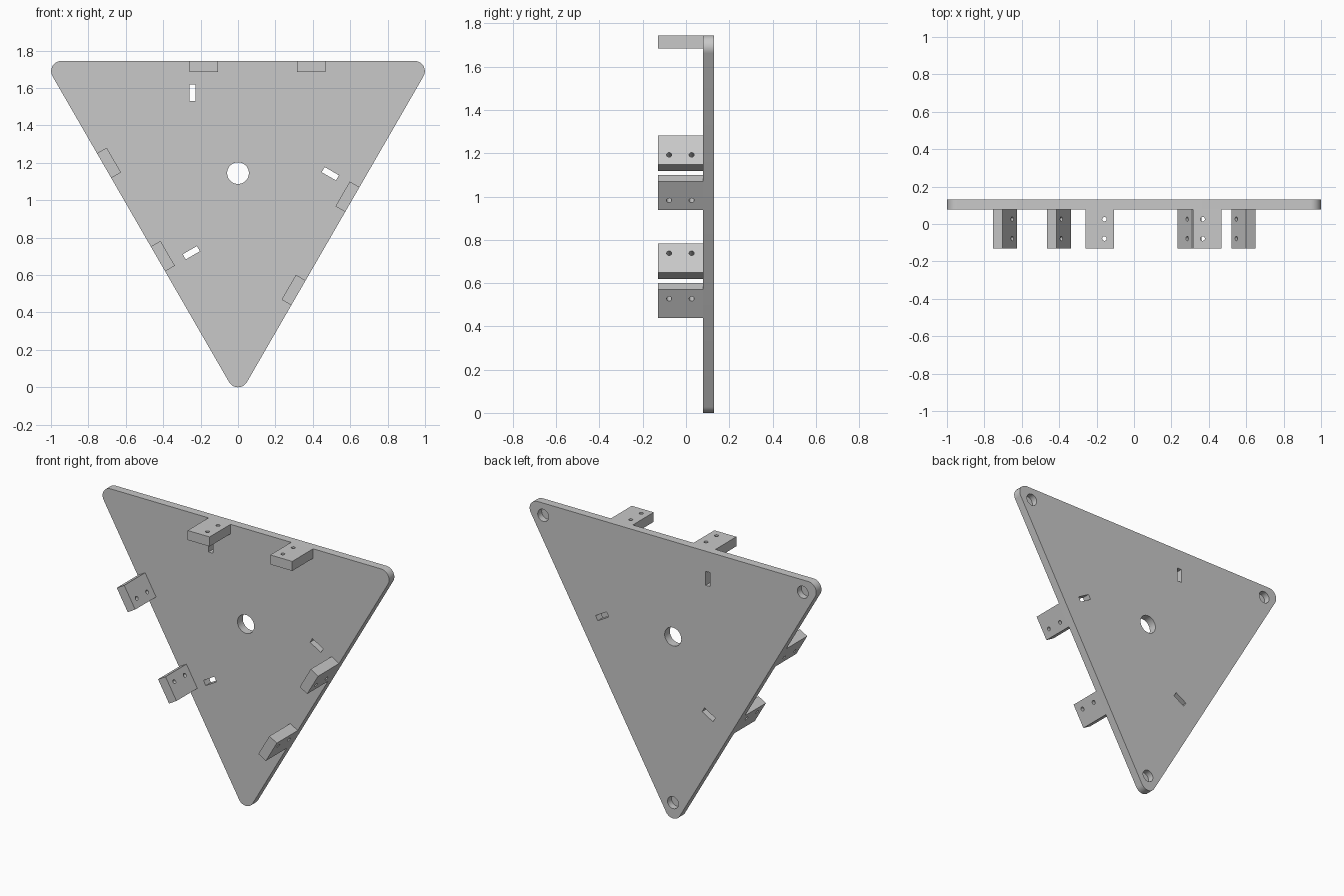
import bpy, bmesh
from math import radians, sin, cos
from mathutils import Matrix, Vector

if "Cube" in bpy.data.objects:
    bpy.data.objects.remove(bpy.data.objects["Cube"])

HUB = Vector((0, 0, 1.145))        # centre of the triangle
FRONT, PLATE, BACK = -0.13, 0.078, 0.13
CORNER_R = 0.055
CORNER_D = 1.09                    # hub to the centre of a corner round
TURNS = [radians(a) for a in (0, 120, 240)]

grey = bpy.data.materials.new("plain grey")
grey.use_nodes = True
grey.diffuse_color = (0.58, 0.58, 0.58, 1)
grey.node_tree.nodes["Principled BSDF"].inputs["Base Color"].default_value = grey.diffuse_color


def turn(angle):
    """Place hub-relative geometry, turned about the depth axis."""
    return Matrix.Translation(HUB) @ Matrix.Rotation(angle, 4, 'Y')


def add_box(bm, lo, hi, matrix):
    lo, hi = Vector(lo), Vector(hi)
    size = Matrix.Diagonal((*(hi - lo), 1))
    bmesh.ops.create_cube(bm, size=1, matrix=matrix @ Matrix.Translation((lo + hi) / 2) @ size)


def add_cylinder(bm, centre, radius, depth, axis, segments, matrix):
    spin = Matrix.Rotation(radians(90), 4, 'X') if axis == 'Y' else Matrix()
    bmesh.ops.create_cone(bm, cap_ends=True, segments=segments, radius1=radius, radius2=radius,
                          depth=depth, matrix=matrix @ Matrix.Translation(centre) @ spin)


def make_object(name, bm):
    bmesh.ops.recalc_face_normals(bm, faces=bm.faces)
    mesh = bpy.data.meshes.new(name)
    bm.to_mesh(mesh)
    bm.free()
    mesh.materials.append(grey)
    obj = bpy.data.objects.new(name, mesh)
    bpy.context.collection.objects.link(obj)
    return obj


def cut_and_smooth(obj, cutter):
    """Apply a boolean cut, drop the cutter, smooth the round walls."""
    cutter.hide_render = True
    mod = obj.modifiers.new("cut", 'BOOLEAN')
    mod.operation, mod.solver, mod.object = 'DIFFERENCE', 'EXACT', cutter
    bpy.ops.object.select_all(action='DESELECT')
    bpy.context.view_layer.objects.active = obj
    obj.select_set(True)
    bpy.ops.object.modifier_apply(modifier=mod.name)
    bpy.data.objects.remove(cutter)
    bpy.ops.object.shade_smooth_by_angle(angle=radians(35))


# Rounded triangular plate, one point down
bm = bmesh.new()
verts = []
for middle in (-90, 30, 150):
    mid = radians(middle)
    for step in range(-6, 7):
        a = mid + radians(step * 10)
        verts.append(bm.verts.new((CORNER_D * cos(mid) + CORNER_R * cos(a), BACK,
                                   HUB.z + CORNER_D * sin(mid) + CORNER_R * sin(a))))
face = bm.faces.new(verts)
extruded = bmesh.ops.extrude_face_region(bm, geom=[face])["geom"]
bmesh.ops.translate(bm, vec=(0, PLATE - BACK, 0),
                    verts=[v for v in extruded if isinstance(v, bmesh.types.BMVert)])
plate = make_object("triangle_plate", bm)

# Centre hole, slots through the plate and blind corner sockets in the back
bm = bmesh.new()
add_cylinder(bm, (0, 0.1, 0), 0.058, 0.2, 'Y', 48, turn(0))
for t in TURNS:
    add_box(bm, (-0.26, 0, 0.385), (-0.228, 0.2, 0.473), turn(t))
    add_cylinder(bm, (0, BACK, -1.045), 0.038, 0.08, 'Y', 32, turn(t))
cut_and_smooth(plate, make_object("plate_cutter", bm))

# Two mounting blocks on each edge, each drilled twice
for edge, t in zip(("top", "lower_right", "lower_left"), TURNS):
    for label, x0, x1, hole_x in (("first", -0.26, -0.107, -0.158),
                                  ("second", 0.316, 0.469, 0.367)):
        bm = bmesh.new()
        add_box(bm, (x0, FRONT, 0.54), (x1, PLATE, 0.6), turn(t))
        block = make_object(f"{edge}_{label}_block", bm)
        bm = bmesh.new()
        for y in (-0.078, 0.026):
            add_cylinder(bm, (hole_x, y, 0.57), 0.012, 0.2, 'Z', 20, turn(t))
        cut_and_smooth(block, make_object("block_cutter", bm))
